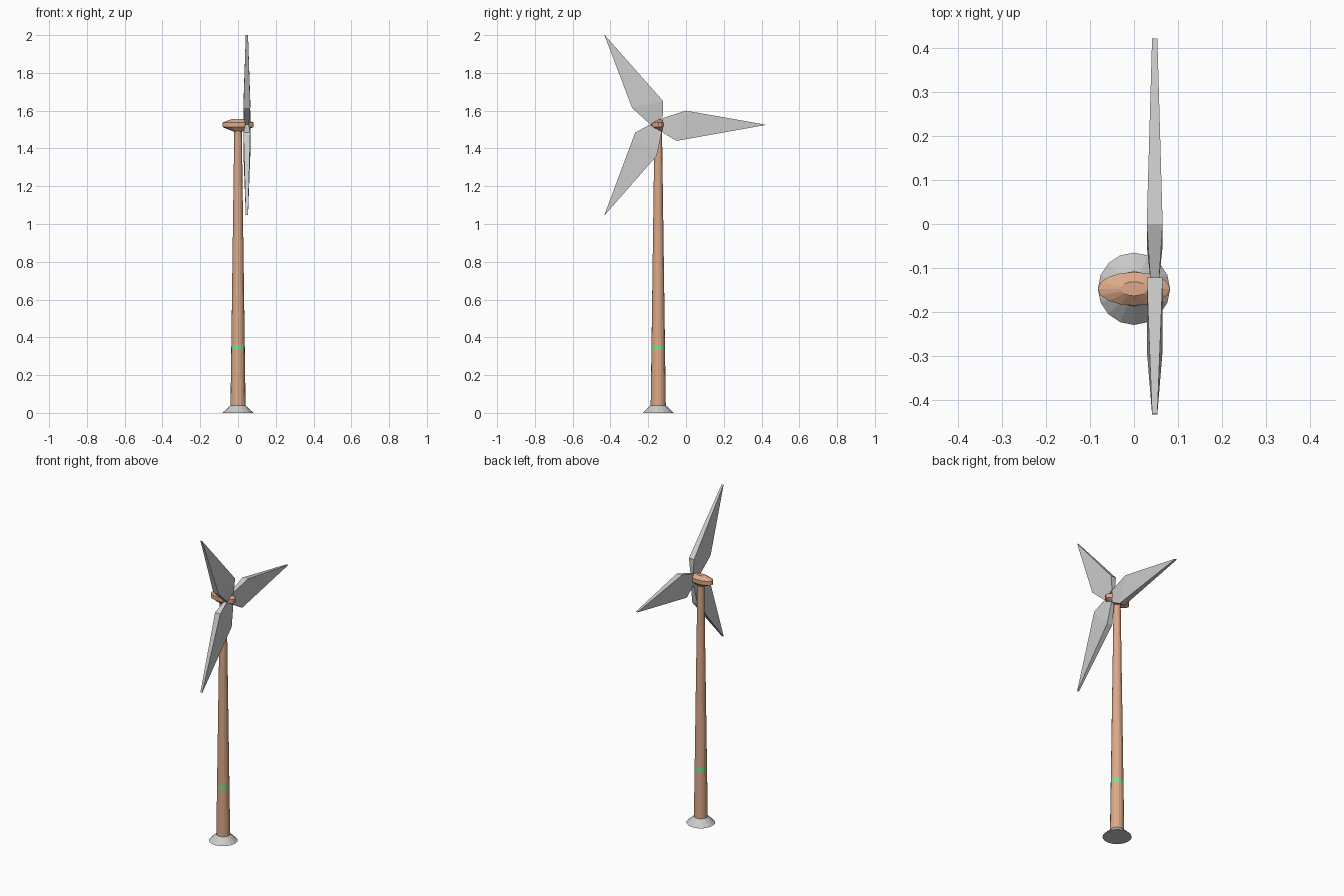
import bpy, bmesh, math

if "Cube" in bpy.data.objects:
    bpy.data.objects.remove(bpy.data.objects["Cube"])

CY = -0.147      # tower axis in y
HUB = (0.047, CY, 1.525)
SIDES = 16


def material(name, rgb):
    m = bpy.data.materials.new(name)
    m.diffuse_color = (*rgb, 1)
    m.use_nodes = True
    m.node_tree.nodes["Principled BSDF"].inputs["Base Color"].default_value = m.diffuse_color
    return m


def finish(name, bm, mat=None):
    bmesh.ops.recalc_face_normals(bm, faces=bm.faces)
    me = bpy.data.meshes.new(name)
    bm.to_mesh(me)
    bm.free()
    ob = bpy.data.objects.new(name, me)
    bpy.context.collection.objects.link(ob)
    if mat:
        me.materials.append(mat)
    return ob


def loft(bm, rings, caps=(True, True)):
    loops = [[bm.verts.new(p) for p in r] for r in rings]
    n = len(loops[0])
    for a, b in zip(loops, loops[1:]):
        for i in range(n):
            j = (i + 1) % n
            bm.faces.new((a[i], a[j], b[j], b[i]))
    if caps[0]:
        bm.faces.new(loops[0][::-1])
    if caps[1]:
        bm.faces.new(loops[-1])


def stack(name, profile, mat=None, caps=(True, True)):
    """Loft of elliptical rings (rx, ry, z) around the tower axis."""
    bm = bmesh.new()
    loft(bm, [[(rx * math.cos(2 * math.pi * i / SIDES),
                CY + ry * math.sin(2 * math.pi * i / SIDES), z)
               for i in range(SIDES)] for rx, ry, z in profile], caps)
    return finish(name, bm, mat)


def tower_ring(z):
    r = 0.04 - 0.02 * (z - 0.04) / 1.46
    return (r, r, z)


copper = material("copper", (0.72, 0.40, 0.25))
green = material("green", (0.2, 0.75, 0.3))

# Flared foot
stack("foot", [(0.082, 0.082, 0), (0.04, 0.04, 0.04)])

# Tapered tower with a green band
stack("tower_lower", [tower_ring(0.04), tower_ring(0.335)], copper, (True, False))
stack("tower_band", [tower_ring(0.335), tower_ring(0.36)], green, (False, False))
stack("tower_upper", [tower_ring(0.36), tower_ring(1.5)], copper, (False, True))

# Flattened oval nacelle
stack("nacelle", [(0.025, 0.018, 1.49), (0.082, 0.038, 1.513),
                  (0.082, 0.038, 1.538), (0.03, 0.016, 1.556)], copper)

# Three blades: stations are (r low, t low, r high, t high, half thickness)
stations = [(0.022, -0.04, 0.022, 0.035, 0.01),
            (0.097, -0.085, 0.147, 0.075, 0.018),
            (0.568, -0.001, 0.568, 0.001, 0.006)]
for k in range(3):
    a = k * 2 * math.pi / 3
    c, s = math.cos(a), math.sin(a)

    def place(x, r, t):
        return (HUB[0] + x, HUB[1] + r * c - t * s,
                min(2.0, HUB[2] + (r * s + t * c) * (0.97 if r > 0.5 else 1)))
    bm = bmesh.new()
    loft(bm, [[place(-h, r0, t0), place(h, r0, t0), place(h, r1, t1), place(-h, r1, t1)]
              for r0, t0, r1, t1, h in stations])
    finish(f"blade_{k + 1}", bm)
